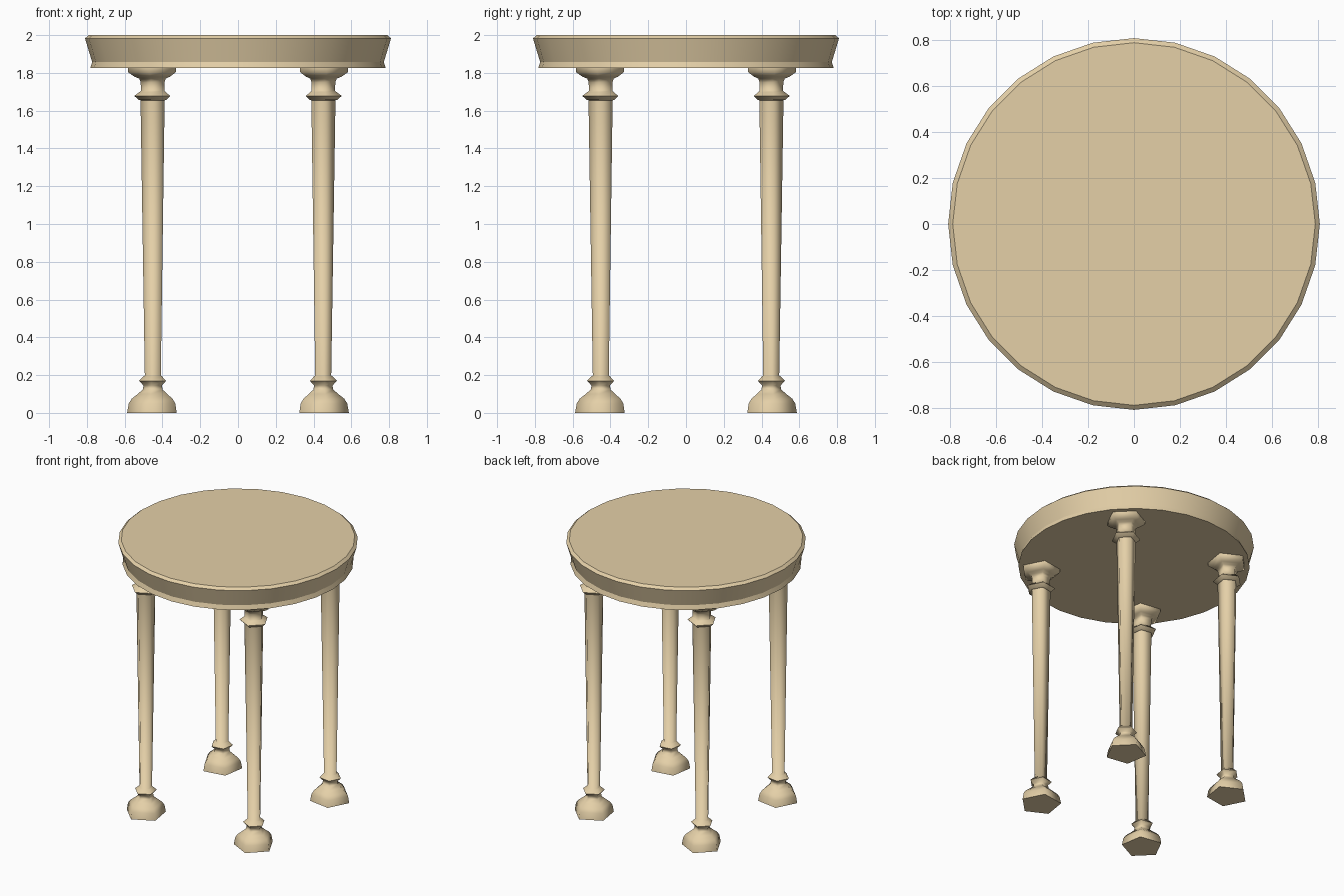
import bpy, bmesh
from math import sin, cos, pi, radians

if "Cube" in bpy.data.objects:
    bpy.data.objects.remove(bpy.data.objects["Cube"])

wood = bpy.data.materials.new("pale_wood")
wood.diffuse_color = (0.78, 0.63, 0.39, 1)
wood.use_nodes = True
wood.node_tree.nodes["Principled BSDF"].inputs["Base Color"].default_value = wood.diffuse_color


def lathe(name, profile, sides, start, center, smooth_angle):
    """Turned solid from (radius, z) points, capped at both ends."""
    bm = bmesh.new()
    rings = []
    for r, z in profile:
        rings.append([bm.verts.new((r * cos(start + 2 * pi * i / sides),
                                    r * sin(start + 2 * pi * i / sides), z))
                      for i in range(sides)])
    for a, b in zip(rings, rings[1:]):
        for i in range(sides):
            j = (i + 1) % sides
            bm.faces.new((a[i], a[j], b[j], b[i]))
    bm.faces.new(rings[0][::-1])
    bm.faces.new(rings[-1])
    mesh = bpy.data.meshes.new(name)
    bm.to_mesh(mesh)
    bm.free()
    mesh.materials.append(wood)
    obj = bpy.data.objects.new(name, mesh)
    obj.location = (center[0], center[1], 0)
    bpy.context.collection.objects.link(obj)
    bpy.ops.object.select_all(action='DESELECT')
    obj.select_set(True)
    bpy.context.view_layer.objects.active = obj
    bpy.ops.object.shade_smooth_by_angle(angle=radians(smooth_angle))
    return obj


# Round top: flared rim with a small lip below and a bevel above
top_profile = [(0.782, 1.825), (0.772, 1.857), (0.81, 1.983), (0.79, 2.0)]
lathe("table_top", top_profile, 28, 0, (0, 0), 25)

# Five-sided turned leg: bell foot, ankle ring, tapered shaft, neck ring, cap
leg_profile = [
    (0.14, 0.0), (0.131, 0.05), (0.115, 0.075), (0.083, 0.10),
    (0.056, 0.123), (0.052, 0.145), (0.077, 0.17), (0.05, 0.195),
    (0.045, 0.197), (0.068, 1.655), (0.078, 1.657), (0.101, 1.678),
    (0.072, 1.70), (0.066, 1.705), (0.067, 1.75), (0.075, 1.77),
    (0.10, 1.78), (0.134, 1.803), (0.135, 1.828),
]
for name, sx, sy, az in (("front_left_leg", -1, -1, 225),
                         ("front_right_leg", 1, -1, 315),
                         ("back_right_leg", 1, 1, 45),
                         ("back_left_leg", -1, 1, 135)):
    lathe(name, leg_profile, 5, radians(az + 36), (0.449 * sx, 0.449 * sy), 75)
